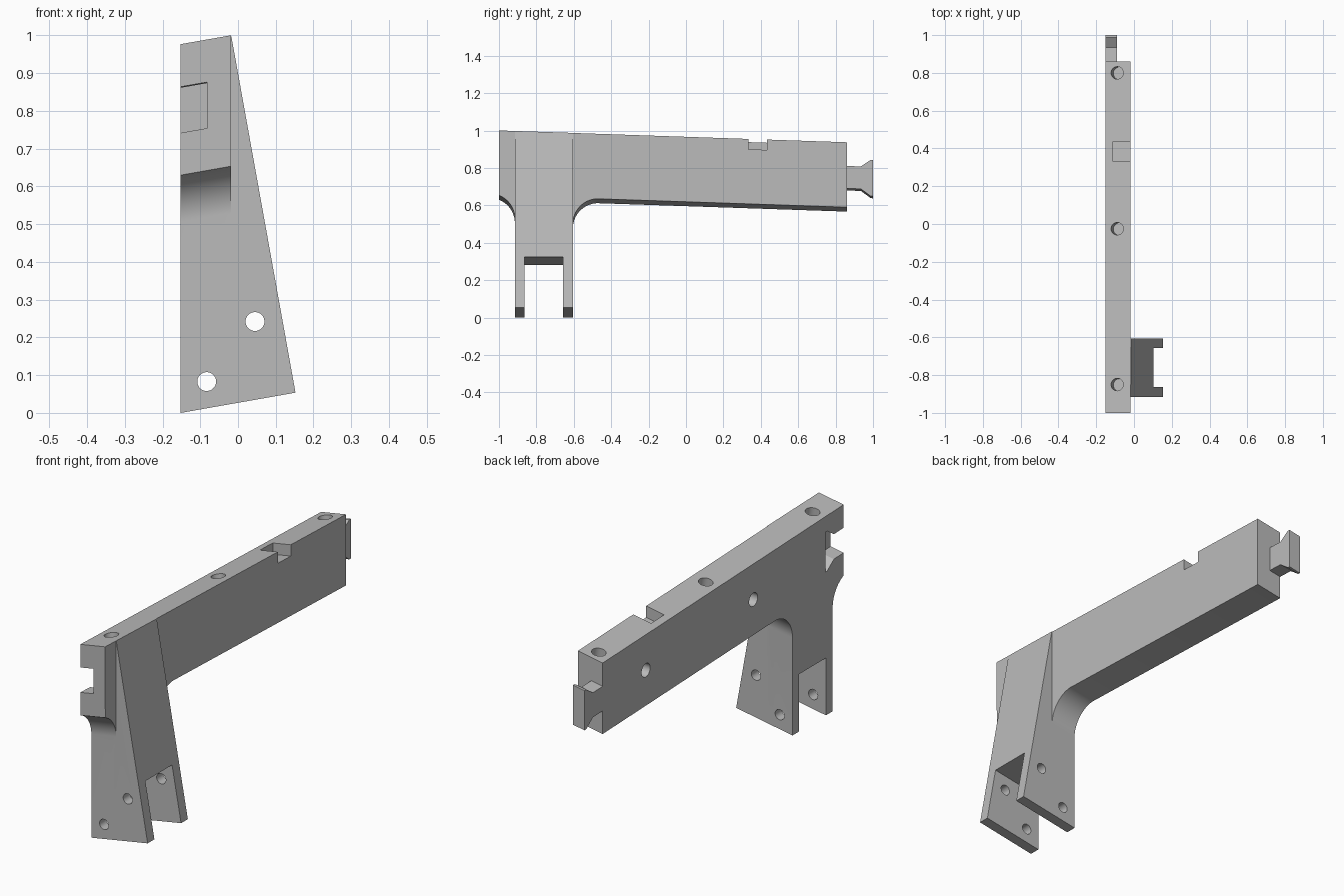
import bpy
from math import cos, sin, radians
from mathutils import Vector

if "Cube" in bpy.data.objects:
    bpy.data.objects.remove(bpy.data.objects["Cube"])

LEFT, RIGHT = -0.152, -0.018   # side faces of the beam
LEAN, FALL = 0.176, 0.034      # slope across and along the beam


def top(y):
    return 0.977 - FALL * (y + 1)


def middle(y):
    return 0.803 - FALL * (y + 1)


def under(y):
    return 0.63 - FALL * (y + 1)


def sheared(x, y, h):
    return (x, y, h + LEAN * (x - LEFT))


def slant_x(h):
    """Where the leg's sloping outer face meets height h."""
    run = 0.18
    return (RIGHT + run * (1 - h + LEAN * LEFT)) / (1 + run * LEAN)


def prism(name, outline, x0, x1):
    """Side outline (y, h) extruded across x; x1 may depend on height."""
    n = len(outline)
    verts = [sheared(x0, y, h) for y, h in outline]
    verts += [sheared(x1(h) if callable(x1) else x1, y, h) for y, h in outline]
    faces = [list(range(n)), list(range(2 * n - 1, n - 1, -1))]
    faces += [(i, i + n, (i + 1) % n + n, (i + 1) % n) for i in range(n)]
    mesh = bpy.data.meshes.new(name)
    mesh.from_pydata(verts, [], faces)
    obj = bpy.data.objects.new(name, mesh)
    bpy.context.collection.objects.link(obj)
    bpy.context.view_layer.objects.active = obj
    bpy.ops.object.mode_set(mode='EDIT')
    bpy.ops.mesh.select_all(action='SELECT')
    bpy.ops.mesh.normals_make_consistent(inside=False)
    bpy.ops.object.mode_set(mode='OBJECT')
    return obj


def rod(name, centre, axis, radius, length):
    bpy.ops.mesh.primitive_cylinder_add(vertices=32, radius=radius, depth=length, location=centre)
    obj = bpy.context.object
    obj.name = name
    obj.rotation_euler = Vector(axis).to_track_quat('Z', 'Y').to_euler()
    return obj


def combine(target, tool, operation):
    tool.hide_render = True
    mod = target.modifiers.new(tool.name, 'BOOLEAN')
    mod.operation, mod.solver, mod.object = operation, 'EXACT', tool
    bpy.context.view_layer.objects.active = target
    bpy.ops.object.modifier_apply(modifier=mod.name)
    bpy.data.objects.remove(tool)


def arc(cy, cz, r, start, end, steps=16):
    angles = [radians(start + (end - start) * i / steps) for i in range(steps + 1)]
    return [(cy + r * cos(a), cz + r * sin(a)) for a in angles]


def dovetail(y, lead, grow):
    """Outline of a straight neck that flares at its far end."""
    half = [(lead, 0.06), (0.075, 0.06), (0.128, 0.097), (0.14, 0.097)]
    rim = [(y + d, middle(y + d) + w + grow) for d, w in half]
    return rim + [(y + d, middle(y + d) - w - grow) for d, w in reversed(half)]


# Beam and inner leg with rounded corners and a forked foot
front, back, wall = -0.915, -0.605, 0.052
r = 0.135
fork = [(back, 0), (back - wall, 0), (back - wall, 0.28),
        (front + wall, 0.28), (front + wall, 0), (front, 0)]
back_fillet = arc(back + r, under(back + r) - r, r, 92, 180)
front_fillet = arc(front - r, 0.505, r, 0, 67.8)
body = prism("bracket_arm",
             [(-1, top(-1)), (0.86, top(0.86)), (0.86, under(0.86))]
             + back_fillet + fork + front_fillet, LEFT, RIGHT)

# Outer wedge of the leg
wedge = prism("leg_wedge", fork + [(front, top(front)), (back, top(back))], RIGHT - 0.03, slant_x)
combine(body, wedge, 'UNION')

# Dovetail tongue at the back and matching socket at the front
combine(body, prism("tongue", dovetail(0.86, -0.03, 0), LEFT, -0.09), 'UNION')
combine(body, prism("socket", dovetail(-1, -0.03, 0.001), LEFT - 0.05, -0.082), 'DIFFERENCE')

# Notch in the top edge, open to the side
notch = [(0.333, 1.1), (0.433, 1.1), (0.433, 0.873), (0.333, 0.876)]
combine(body, prism("notch", notch, -0.115, 0.05), 'DIFFERENCE')

# Blind holes in the top
up = Vector((-LEAN, FALL, 1)).normalized()
for y in (-0.85, -0.025, 0.8):
    spot = Vector(sheared(-0.089, y, top(y)))
    combine(body, rod("top_hole", spot, up, 0.033, 0.14), 'DIFFERENCE')

# Blind holes in the side
for y in (-0.303, 0.527):
    combine(body, rod("side_hole", (LEFT, y, middle(y)), (1, 0, 0), 0.033, 0.14), 'DIFFERENCE')

# Pin holes through the fork
for x, z in ((0.045, 0.242), (-0.083, 0.083)):
    combine(body, rod("pin_hole", (x, -0.76, z), (0, 1, 0), 0.025, 0.6), 'DIFFERENCE')

# Plain grey finish
grey = bpy.data.materials.new("grey")
grey.use_nodes = True
colour = (0.5, 0.5, 0.5, 1)
grey.diffuse_color = colour
grey.node_tree.nodes["Principled BSDF"].inputs["Base Color"].default_value = colour
body.data.materials.clear()
body.data.materials.append(grey)
for poly in body.data.polygons:
    poly.material_index = 0

bpy.ops.object.select_all(action='DESELECT')
body.select_set(True)
bpy.context.view_layer.objects.active = body
bpy.ops.object.shade_smooth_by_angle(angle=radians(30))
